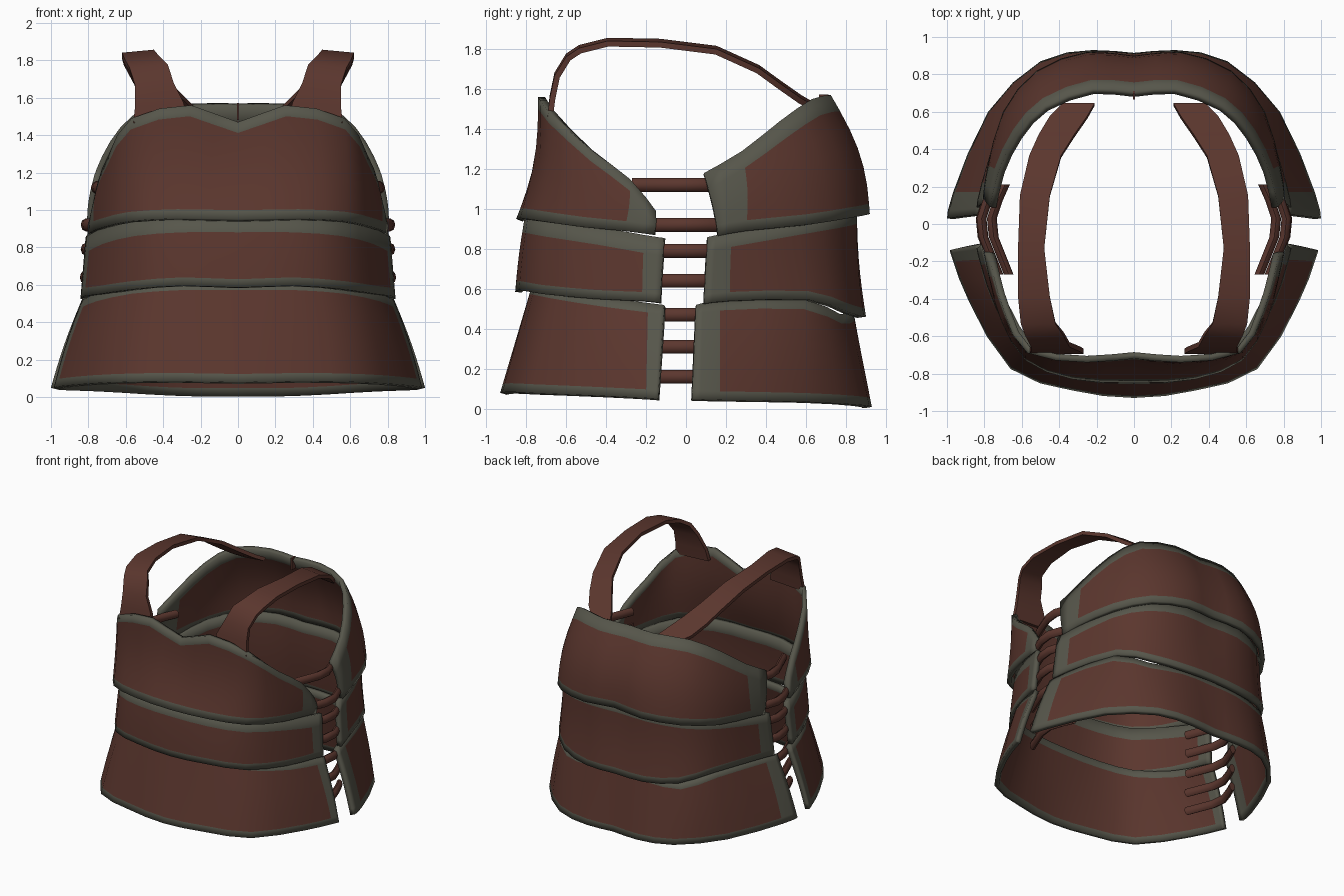
import bpy, bmesh, math
from mathutils import Vector

if "Cube" in bpy.data.objects:
    bpy.data.objects.remove(bpy.data.objects["Cube"])


def material(name, rgb):
    m = bpy.data.materials.new(name)
    m.diffuse_color = (*rgb, 1)
    m.use_nodes = True
    m.node_tree.nodes["Principled BSDF"].inputs["Base Color"].default_value = m.diffuse_color
    return m


LEATHER = material("red_brown_leather", (0.104, 0.037, 0.027))
TRIM = material("grey_green_trim", (0.094, 0.093, 0.070))


def make_object(name, bm, mats, angle=50):
    me = bpy.data.meshes.new(name)
    bm.to_mesh(me)
    bm.free()
    for m in mats:
        me.materials.append(m)
    ob = bpy.data.objects.new(name, me)
    bpy.context.collection.objects.link(ob)
    bpy.ops.object.select_all(action='DESELECT')
    ob.select_set(True)
    bpy.context.view_layer.objects.active = ob
    bpy.ops.object.shade_smooth_by_angle(angle=math.radians(angle))
    return ob


def smooth_path(half, sub=2):
    """Mirror a half edge across x and refine it with a Catmull-Rom spline."""
    pts = [Vector((-x, y, z)) for x, y, z in half[:0:-1]] + [Vector(p) for p in half]
    out = []
    for i in range(len(pts) - 1):
        a, b = pts[max(i - 1, 0)], pts[i]
        c, d = pts[i + 1], pts[min(i + 2, len(pts) - 1)]
        for k in range(sub):
            t = k / sub
            out.append(0.5 * (2 * b + (c - a) * t + (2 * a - 5 * b + 4 * c - d) * t * t
                              + (3 * b - a - 3 * c + d) * t ** 3))
    return out + [pts[-1]]


def plate(name, bottom, top, trim_low, trim_high, bulge, thick=0.035):
    """Curved plate between two edges; the last segment at each side is trim."""
    lo, hi = smooth_path(bottom), smooth_path(top)
    if bottom[0][1] > 0:              # keep normals outward on the back
        lo.reverse()
        hi.reverse()
    bm = bmesh.new()
    cols = []
    for a, b in zip(lo, hi):
        h = (b - a).length
        v0, v1 = min(trim_low / h, 0.4), 1 - min(trim_high / h, 0.4)
        vs = [0] + [v0 + (v1 - v0) * k / 5 for k in range(6)] + [1]
        col = []
        for v in vs:
            p = a.lerp(b, v)
            n = Vector((p.x, p.y, 0)).normalized() * math.sin(math.pi * v)
            p += Vector((n.x * bulge[0], n.y * bulge[1], 0))
            col.append(bm.verts.new(p))
        cols.append(col)
    n, rows = len(cols) - 1, len(cols[0]) - 1
    for i in range(n):
        for j in range(rows):
            f = bm.faces.new((cols[i][j], cols[i + 1][j], cols[i + 1][j + 1], cols[i][j + 1]))
            f.material_index = int(i < 2 or i >= n - 2 or j in (0, rows - 1))
    ob = make_object(name, bm, (LEATHER, TRIM))
    mod = ob.modifiers.new("thickness", 'SOLIDIFY')
    mod.thickness = thick
    mod.offset = -1


def loft(name, rings, mat, angle=50):
    bm = bmesh.new()
    vr = [[bm.verts.new(p) for p in r] for r in rings]
    n = len(vr[0])
    for a, b in zip(vr, vr[1:]):
        for k in range(n):
            bm.faces.new((a[k], a[(k + 1) % n], b[(k + 1) % n], b[k]))
    bm.faces.new(vr[0])
    bm.faces.new(vr[-1])
    bmesh.ops.recalc_face_normals(bm, faces=bm.faces)
    return make_object(name, bm, (mat,), angle)


# Front plates: half edges from centre to side
plate("front_chest_plate",
      [(0, -.85, .95), (.33, -.83, .955), (.58, -.73, .94), (.71, -.52, .91), (.77, -.31, .89), (.80, -.16, .87)],
      [(0, -.72, 1.47), (.25, -.74, 1.56), (.57, -.69, 1.49), (.69, -.48, 1.30), (.75, -.28, 1.15), (.775, -.15, .99)],
      .05, .06, (.012, -.03))
plate("front_waist_plate",
      [(0, -.855, .585), (.3, -.835, .595), (.57, -.72, .575), (.74, -.45, .55), (.82, -.22, .54), (.842, -.13, .53)],
      [(0, -.805, .97), (.3, -.79, .97), (.55, -.685, .95), (.71, -.43, .91), (.79, -.21, .87), (.815, -.11, .855)],
      .045, .09, (.0, .005))
plate("front_skirt_plate",
      [(0, -.93, .08), (.33, -.89, .085), (.66, -.775, .08), (.88, -.42, .065), (.967, -.2, .055), (.985, -.14, .05)],
      [(0, -.77, .62), (.3, -.755, .62), (.56, -.66, .60), (.74, -.42, .56), (.81, -.19, .53), (.835, -.11, .52)],
      .045, .05, (.01, .0))

# Back plates
plate("back_chest_plate",
      [(0, .90, .985), (.25, .92, .975), (.52, .82, .955), (.70, .6, .92), (.785, .30, .89), (.805, .16, .865)],
      [(0, .71, 1.57), (.22, .725, 1.57), (.48, .63, 1.55), (.63, .47, 1.44), (.725, .28, 1.29), (.77, .09, 1.18)],
      .055, .085, (.015, .05))
plate("back_waist_plate",
      [(0, .90, .465), (.25, .89, .46), (.5, .81, .485), (.68, .62, .545), (.815, .22, .54), (.842, .09, .525)],
      [(0, .845, 1.0), (.25, .855, 1.0), (.51, .765, .98), (.68, .56, .945), (.785, .23, .885), (.812, .11, .86)],
      .045, .075, (.0, -.012))
plate("back_skirt_plate",
      [(0, .915, .01), (.22, .93, .01), (.5, .87, .02), (.78, .6, .035), (.967, .17, .045), (1.0, .03, .05)],
      [(0, .83, .50), (.25, .835, .49), (.5, .77, .475), (.68, .59, .548), (.805, .17, .54), (.835, .05, .52)],
      .045, .05, (.01, .0))

# Shoulder straps: inner x, outer x, y, z
STATIONS = [(.27, .56, -.68, 1.47), (.29, .55, -.668, 1.56), (.345, .55, -.645, 1.67), (.375, .58, -.59, 1.76),
            (.42, .605, -.53, 1.80), (.45, .62, -.39, 1.835), (.48, .62, -.13, 1.83), (.45, .61, .15, 1.795),
            (.39, .56, .36, 1.70), (.32, .51, .47, 1.62), (.25, .45, .57, 1.55), (.21, .38, .64, 1.51)]
for side, s in (("right", 1), ("left", -1)):
    rings = []
    for i, (xi, xo, y, z) in enumerate(STATIONS):
        a, b = STATIONS[max(i - 1, 0)], STATIONS[min(i + 1, len(STATIONS) - 1)]
        nrm = Vector((0, -(b[3] - a[3]), b[2] - a[2])).normalized() * 0.014
        inner, outer = Vector((s * xi, y, z + .008)), Vector((s * xo, y, z - .008))
        rings.append([inner - nrm, outer - nrm, outer + nrm, inner + nrm])
    loft(side + "_shoulder_strap", rings, LEATHER)

    # Side laces bridging front and back plates
    for k, z in enumerate((1.12, .92, .79, .64, .47, .31, .16)):
        dx = (-.055, 0, 0, .005, .005, 0, 0)[k]
        path = [(.725, -.27), (.765, -.17), (.805, -.07), (.815, .03), (.785, .12), (.745, .21)]
        rings = [[(s * (x + dx + .026 * math.cos(t)), y, z + .034 * math.sin(t))
                  for t in (math.tau * q / 8 for q in range(8))] for x, y in path]
        loft(f"{side}_lace_{k + 1}", rings, LEATHER)

# Small centre seam inside the back neckline
hw, y0, y1 = .006, .665, .712
loft("back_neck_seam", [[(-hw, y0, h), (hw, y0, h), (hw, y1, h), (-hw, y1, h)] for h in (1.48, 1.572)], LEATHER, 30)
